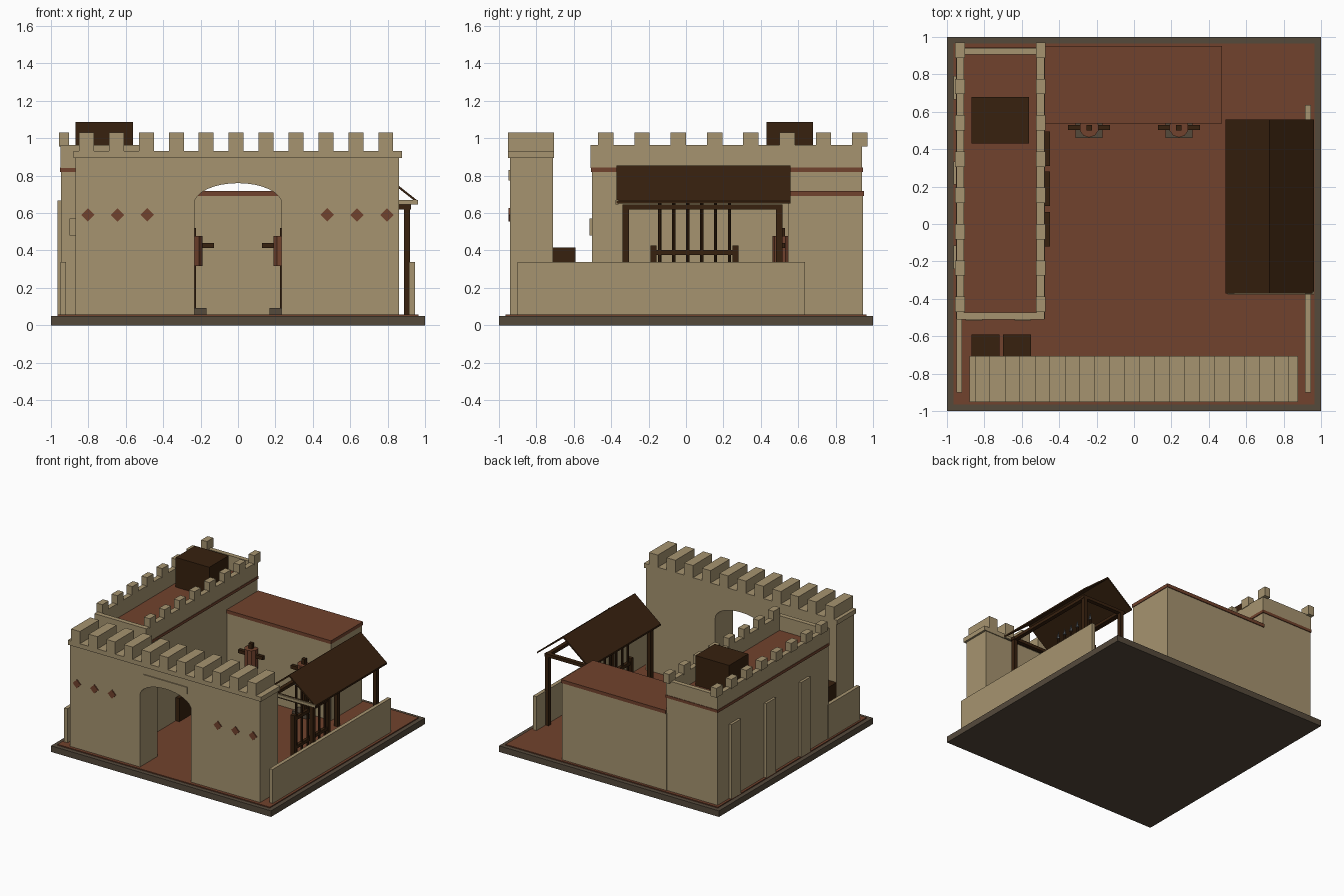
import bpy, bmesh, math
from mathutils import Matrix, Vector


def material(name, rgb):
    m = bpy.data.materials.new(name)
    m.diffuse_color = (*rgb, 1)
    return m


SAND = material("sandstone", (0.38, 0.295, 0.16))
RED = material("red_clay", (0.165, 0.055, 0.026))
WOOD = material("dark_wood", (0.038, 0.015, 0.0045))
STONE = material("dark_stone", (0.09, 0.067, 0.044))
IRON = material("iron", (0.1, 0.11, 0.12))


def finish(name, bm, mat):
    bmesh.ops.recalc_face_normals(bm, faces=bm.faces)
    me = bpy.data.meshes.new(name)
    bm.to_mesh(me)
    bm.free()
    me.materials.append(mat)
    ob = bpy.data.objects.new(name, me)
    bpy.context.collection.objects.link(ob)
    return ob


def boxes(name, mat, *ranges):
    """One object made of boxes given as (x0, x1, y0, y1, z0, z1)."""
    bm = bmesh.new()
    for x0, x1, y0, y1, z0, z1 in ranges:
        mid = Vector((x0 + x1, y0 + y1, z0 + z1)) / 2
        size = Matrix.Diagonal((x1 - x0, y1 - y0, z1 - z0, 1))
        bmesh.ops.create_cube(bm, size=1, matrix=Matrix.Translation(mid) @ size)
    return finish(name, bm, mat)


def extrude_y(name, mat, outline, y0, y1):
    """Extrude an (x, z) outline from y0 to y1."""
    bm = bmesh.new()
    f = bm.faces.new([bm.verts.new((x, y0, z)) for x, z in outline])
    out = bmesh.ops.extrude_face_region(bm, geom=[f])
    verts = [v for v in out["geom"] if isinstance(v, bmesh.types.BMVert)]
    bmesh.ops.translate(bm, verts=verts, vec=(0, y1 - y0, 0))
    return finish(name, bm, mat)


def cone(name, mat, x, y, z0, z1, r0, r1, n=12):
    bm = bmesh.new()
    bmesh.ops.create_cone(bm, cap_ends=True, segments=n, radius1=r0, radius2=r1,
                          depth=z1 - z0,
                          matrix=Matrix.Translation((x, y, (z0 + z1) / 2)))
    return finish(name, bm, mat)


# Base and yard
boxes("base", STONE, (-1, 1, -1, 1, 0, 0.05))
boxes("yard", RED, (-0.965, 0.965, -0.965, 0.965, 0.045, 0.058))

# Gate wall with arched opening, coping and merlons
arch = [(0.233 * math.cos(math.pi * i / 16), 0.65 + 0.11 * math.sin(math.pi * i / 16))
        for i in range(17)]
gate = [(-0.868, 0.05), (-0.868, 0.9), (0.86, 0.9), (0.86, 0.05), (0.233, 0.05)]
extrude_y("gate_wall", SAND, gate + arch + [(-0.233, 0.05)], -0.94, -0.712)
boxes("gate_coping", SAND, (-0.88, 0.877, -0.953, -0.705, 0.895, 0.932))
boxes("gate_merlons", SAND, *[(-0.85 + 0.16 * i, -0.77 + 0.16 * i, -0.953, -0.705, 0.925, 1.032)
                              for i in range(11)])
boxes("gate_plaque", SAND, (-0.2, 0.2, -0.948, -0.939, 0.775, 0.83))
for i, x in enumerate((-0.803, -0.645, -0.485, 0.477, 0.637, 0.797)):
    r = 0.036
    extrude_y(f"gate_diamond_{i}", RED,
              [(x - r, 0.59), (x, 0.59 + r), (x + r, 0.59), (x, 0.59 - r)], -0.948, -0.939)

# Low side walls
boxes("side_walls", SAND, (0.915, 0.945, -0.9, 0.635, 0.05, 0.337),
      (-0.95, -0.92, -0.9, -0.49, 0.05, 0.337))

# Long keep on the left: body, roof, parapet, merlons
boxes("keep_body", SAND, (-0.945, -0.482, -0.502, 0.94, 0.05, 0.825))
boxes("keep_roof", RED, (-0.951, -0.475, -0.507, 0.946, 0.82, 0.843))
boxes("keep_parapet", SAND,
      (-0.948, -0.908, -0.51, 0.942, 0.84, 0.963), (-0.52, -0.478, -0.51, 0.942, 0.84, 0.963),
      (-0.91, -0.518, 0.905, 0.942, 0.84, 0.963), (-0.91, -0.518, -0.51, -0.472, 0.84, 0.963))
boxes("keep_merlons", SAND, *[(x, x + 0.052, -0.47 + 0.194 * i, -0.388 + 0.194 * i, 0.955, 1.032)
                              for i in range(8) for x in (-0.956, -0.525)])
boxes("roof_hatch", WOOD, (-0.868, -0.562, 0.43, 0.68, 0.84, 1.087))
boxes("keep_outer_panels", SAND, *[(-0.965, -0.94, y, y + 0.125, 0.055, 0.668)
                                   for y in (0.665, 0.21, -0.24)])
boxes("keep_front_panels", SAND, *[(x, x + 0.09, -0.517, -0.5, 0.48, 0.57)
                                   for x in (-0.9, -0.64)])
boxes("leaning_planks", WOOD, *[(-0.485, -0.45, y, y + 0.185, 0.055, 0.25)
                                for y in (0.31, 0.095, -0.12)])

# Rear hall
boxes("hall_body", SAND, (-0.485, 0.465, 0.545, 0.945, 0.05, 0.693))
boxes("hall_roof", RED, (-0.482, 0.47, 0.537, 0.952, 0.69, 0.718))

# Crates behind the gate
boxes("crates", WOOD, (-0.87, -0.72, -0.712, -0.592, 0.055, 0.416),
      (-0.7, -0.55, -0.712, -0.592, 0.055, 0.416))

# Training dummies
for s in (-1, 1):
    x, y = 0.24 * s, 0.515
    boxes("dummy_foot", STONE, (x - 0.072, x + 0.072, 0.46, 0.57, 0.055, 0.092))
    boxes("dummy_pole", WOOD, (x - 0.015, x + 0.015, y - 0.015, y + 0.015, 0.08, 0.52))
    boxes("dummy_arms", WOOD, (x - 0.112, x + 0.112, y - 0.013, y + 0.013, 0.412, 0.44))
    cone("dummy_body", RED, x, y, 0.318, 0.478, 0.052, 0.052, 10)

# Shelter: gabled roof, posts and tie beams
extrude_y("shelter_roof", WOOD, [(0.49, 0.65), (0.725, 0.838), (0.963, 0.65), (0.963, 0.664),
                                 (0.725, 0.853), (0.49, 0.664)], -0.372, 0.558)
boxes("shelter_posts", WOOD, *[(x, x + 0.032, y, y + 0.034, 0.055, 0.64)
                               for x in (0.535, 0.888) for y in (-0.34, 0.482)])
boxes("shelter_beams", WOOD, *[(0.525, 0.925, y, y + 0.034, 0.62, 0.645) for y in (-0.34, 0.482)],
      *[(x, x + 0.032, -0.34, 0.516, 0.62, 0.645) for x in (0.535, 0.888)])
boxes("shelter_front_tie", SAND, (0.5, 0.962, -0.377, -0.362, 0.647, 0.67))

# Spear rack under the shelter
boxes("rack_frame", WOOD, (0.61, 0.645, -0.19, -0.158, 0.055, 0.426),
      (0.61, 0.645, 0.248, 0.28, 0.055, 0.426), (0.615, 0.64, -0.19, 0.28, 0.375, 0.402),
      (0.615, 0.64, -0.19, 0.28, 0.14, 0.165))
for i in range(6):
    y = -0.14 + 0.0745 * i
    cone("spear_shaft", WOOD, 0.627, y, 0.055, 0.66, 0.009, 0.009, 8)
    cone("spear_tip", IRON, 0.627, y, 0.66, 0.72, 0.014, 0.0, 6)
